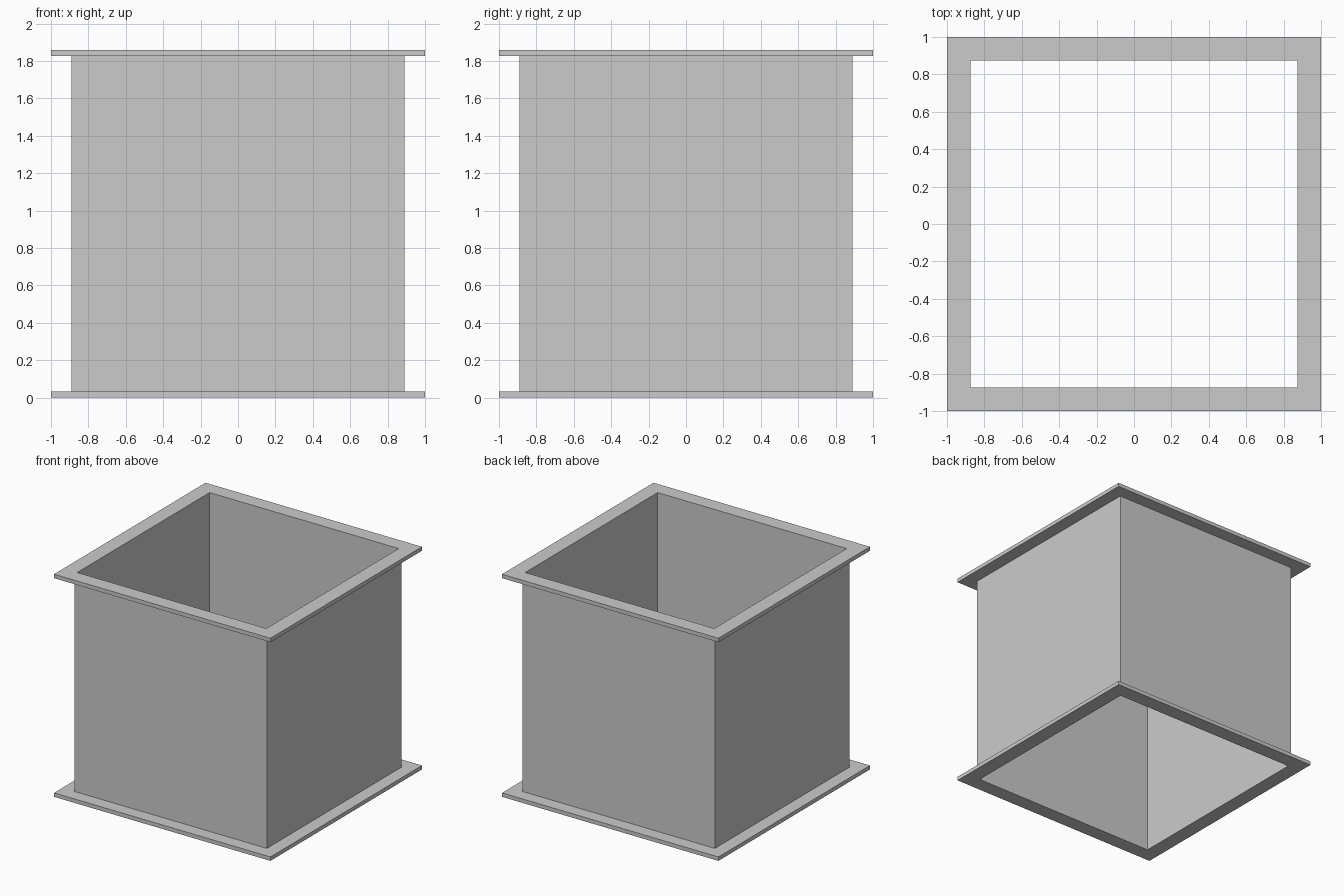
import bpy

if "Cube" in bpy.data.objects:
    bpy.data.objects.remove(bpy.data.objects["Cube"])

H = 1.86      # total height
T = 0.033     # flange thickness
INNER = 0.874 # inner face of the walls
WALL = 0.89   # outer face of the walls
RIM = 1.0     # outer edge of the flanges


def box(name, lo, hi):
    x0, y0, z0 = lo
    x1, y1, z1 = hi
    bpy.ops.mesh.primitive_cube_add(
        size=1, location=((x0 + x1) / 2, (y0 + y1) / 2, (z0 + z1) / 2))
    ob = bpy.context.object
    ob.name = name
    ob.scale = (x1 - x0, y1 - y0, z1 - z0)
    bpy.ops.object.transform_apply(location=False, rotation=False, scale=True)
    return ob


def span(sign, a, b):
    return sorted((sign * a, sign * b))


# side pieces run the full depth
for name, s in (("left", -1), ("right", 1)):
    a, b = span(s, INNER, WALL)
    box(name + "_wall", (a, -WALL, T), (b, WALL, H - T))
    a, b = span(s, INNER, RIM)
    for level, z in (("bottom", 0), ("top", H - T)):
        box(f"{name}_{level}_flange", (a, -RIM, z), (b, RIM, z + T))

# front and back pieces fit between the side pieces
for name, s in (("front", -1), ("back", 1)):
    a, b = span(s, INNER, WALL)
    box(name + "_wall", (-INNER, a, T), (INNER, b, H - T))
    a, b = span(s, INNER, RIM)
    for level, z in (("bottom", 0), ("top", H - T)):
        box(f"{name}_{level}_flange", (-INNER, a, z), (INNER, b, z + T))
